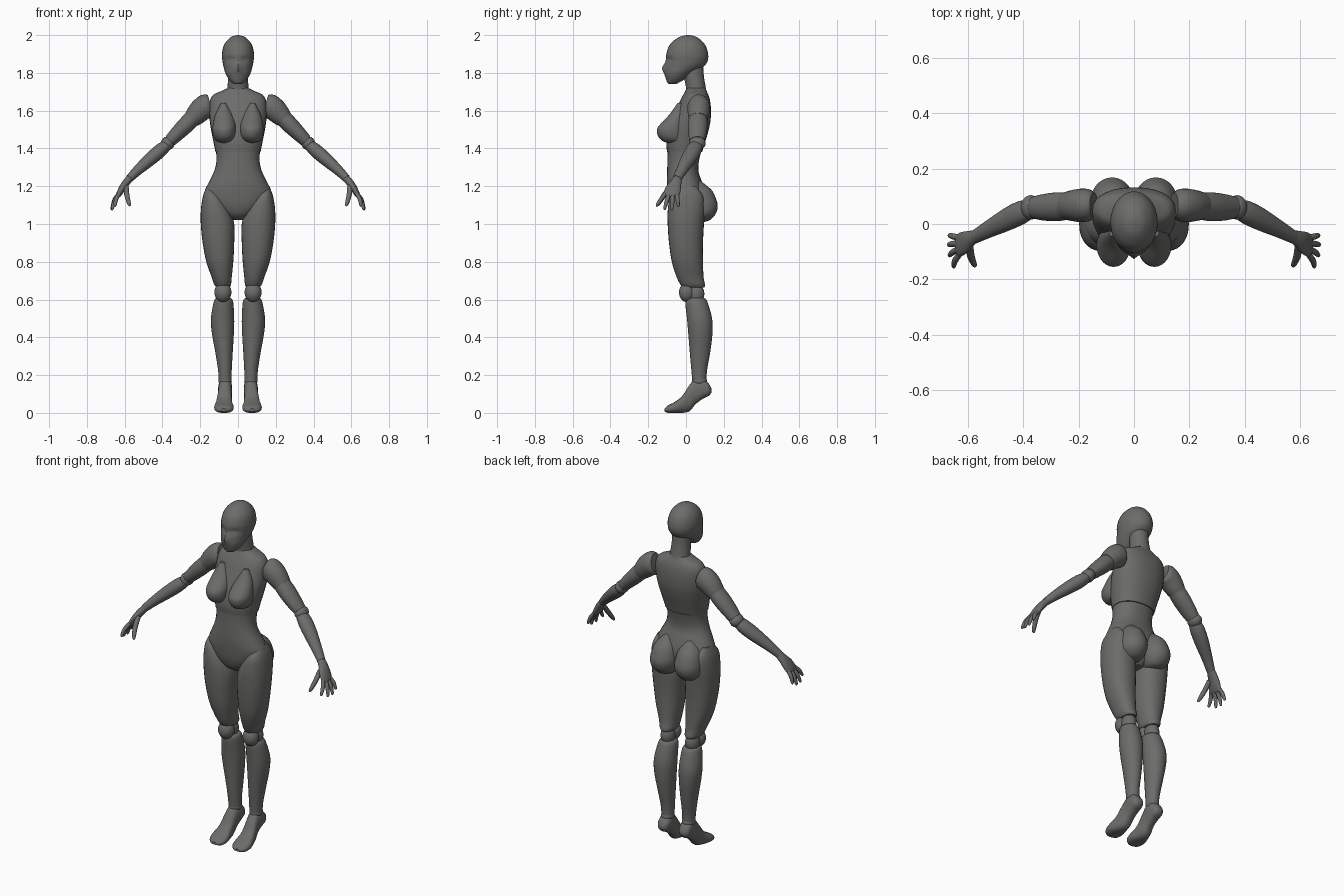
import bpy, bmesh, math
from mathutils import Vector

cube = bpy.data.objects.get("Cube")
if cube:
    bpy.data.objects.remove(cube)

grey = bpy.data.materials.new("dark_grey")
grey.use_nodes = True
tone = (.15, .15, .145, 1)
grey.diffuse_color = tone
grey.node_tree.nodes["Principled BSDF"].inputs["Base Color"].default_value = tone

parts = []
SIDES = 28


def smooth_rows(rows, steps=5):
    """Pass a smooth curve through the rows of section values."""
    rows = [Vector(r) for r in rows]
    result = []
    for i in range(len(rows) - 1):
        b, c = rows[i], rows[i + 1]
        into = (c - rows[max(i - 1, 0)]) / 2
        out = (rows[min(i + 2, len(rows) - 1)] - b) / 2
        for s in range(steps):
            t = s / steps
            u = 1 - t
            result.append(b * (u * u * (1 + 2 * t)) + into * (t * u * u)
                          + c * (t * t * (3 - 2 * t)) - out * (t * t * u))
    return result + [rows[-1]]


def skin(name, rings):
    """Join a stack of point rings into a capped smooth surface."""
    bm = bmesh.new()
    loops = [[bm.verts.new(p) for p in ring] for ring in rings]
    for low, high in zip(loops, loops[1:]):
        for i in range(len(low)):
            j = (i + 1) % len(low)
            bm.faces.new((low[i], low[j], high[j], high[i]))
    bm.faces.new(loops[0][::-1])
    bm.faces.new(loops[-1])
    bmesh.ops.recalc_face_normals(bm, faces=bm.faces)
    mesh = bpy.data.meshes.new(name)
    bm.to_mesh(mesh)
    bm.free()
    mesh.materials.append(grey)
    obj = bpy.data.objects.new(name, mesh)
    bpy.context.collection.objects.link(obj)
    parts.append(obj)
    return obj


def angles():
    return [math.tau * i / SIDES for i in range(SIDES)]


def rounded(value, power):
    return math.copysign(abs(value) ** (2 / power), value)


def loft(name, rows, side=1, along_y=False, power=2.0):
    """Rows hold height, then low and high limits in the two other axes."""
    rings = []
    for h, x0, x1, d0, d1 in smooth_rows(rows):
        ring = []
        for a in angles():
            x = (x0 + x1) / 2 + (x1 - x0) / 2 * rounded(math.cos(a), power)
            d = (d0 + d1) / 2 + (d1 - d0) / 2 * rounded(math.sin(a), power)
            ring.append((side * x, h, d) if along_y else (side * x, d, h))
        rings.append(ring)
    return skin(name, rings)


def centred(name, rows, power=2.0):
    """Loft with equal widths on both sides: height, half width, front, back."""
    return loft(name, [(h, -w, w, f, b) for h, w, f, b in rows], power=power)


def tube(name, rows, side):
    """Rows hold a path point, a front-to-back radius and a thickness radius."""
    path = smooth_rows(rows)
    rings = []
    for i, row in enumerate(path):
        ahead, behind = path[min(i + 1, len(path) - 1)], path[max(i - 1, 0)]
        tangent = Vector((ahead - behind)[:3]).normalized()
        u = Vector((0, 1, 0))
        u = (u - tangent * u.dot(tangent)).normalized()
        v = tangent.cross(u)
        ring = [Vector(row[:3]) + u * row[3] * math.cos(a) + v * row[4] * math.sin(a)
                for a in angles()]
        rings.append([(side * p.x, p.y, p.z) for p in ring])
    return skin(name, rings)


def ball(name, centre, radii, side):
    """Ellipsoid joint."""
    x, y, z = centre
    rx, ry, rz = radii
    rows = []
    for i in range(9):
        a = math.pi * (i + .1) / 8.2
        s = math.sin(a)
        rows.append((z + rz * math.cos(a), x - rx * s, x + rx * s, y - ry * s, y + ry * s))
    return loft(name, rows, side)


def finger(name, base, tip, radius, side):
    """Slightly bent digit with a rounded tip."""
    a, b = Vector(base), Vector(tip)
    profile = ((0, 1), (.45, 1.05), (.8, .85), (.95, .6), (1, .15))
    bend = Vector((.006, 0, .004))
    tube(name, [(*(a.lerp(b, t) + bend * math.sin(math.pi * t)), radius * k, radius * k)
                for t, k in profile], side)


# Head with shallow eye sockets and a nose ridge
head = centred("head", [
    (2, .006, .005, .02), (1.988, .04, -.04, .06), (1.95, .073, -.085, .1),
    (1.9, .085, -.104, .117), (1.86, .082, -.107, .113), (1.83, .076, -.112, .09),
    (1.8, .067, -.113, .04), (1.77, .051, -.107, 0), (1.747, .03, -.098, -.04),
    (1.74, .012, -.088, -.055)])
for vert in head.data.vertices:
    p = vert.co
    if p.y < -.03:
        eye = math.exp(-((abs(p.x) - .036) / .018) ** 2 - ((p.z - 1.872) / .016) ** 2)
        nose = math.exp(-(p.x / .014) ** 2 - ((p.z - 1.825) / .025) ** 2)
        p.y += .012 * eye - .014 * nose

# Neck and trunk
centred("neck", [(1.66, .06, 0, .115), (1.72, .056, 0, .105),
                 (1.78, .052, -.01, .095), (1.85, .05, -.01, .09)])
centred("chest", [
    (1.72, .054, .004, .104), (1.703, .09, -.004, .11), (1.685, .13, -.014, .118),
    (1.655, .148, -.03, .127), (1.61, .152, -.05, .132), (1.55, .15, -.075, .13),
    (1.49, .141, -.094, .118), (1.43, .129, -.104, .1), (1.38, .119, -.1, .085)], power=2.3)
centred("abdomen_and_pelvis", [
    (1.42, .12, -.098, .09), (1.34, .114, -.098, .07), (1.28, .126, -.1, .066),
    (1.22, .155, -.101, .085), (1.165, .176, -.097, .1), (1.1, .145, -.088, .1),
    (1.05, .08, -.068, .075), (1.02, .03, -.03, .05)], power=2.2)

for side, word in ((1, "left_"), (-1, "right_")):
    # Bust and buttocks
    loft(word + "breast", [
        (1.64, .065, .09, -.045, -.02), (1.58, .03, .12, -.088, 0), (1.53, .014, .132, -.135, 0),
        (1.5, .012, .135, -.154, 0), (1.465, .015, .13, -.148, 0),
        (1.44, .03, .115, -.125, 0), (1.43, .055, .09, -.1, 0)], side)
    loft(word + "buttock", [
        (1.23, .05, .09, .02, .075), (1.18, .018, .135, 0, .135), (1.13, .004, .152, 0, .16),
        (1.09, .002, .156, 0, .168), (1.05, .01, .15, 0, .155),
        (1.02, .03, .12, .02, .125), (1.01, .06, .09, .05, .09)], side)

    # Leg
    loft(word + "thigh", [
        (1.2, .13, .165, -.03, .05), (1.15, .09, .185, -.08, .09), (1.08, .045, .196, -.096, .1),
        (1, .02, .197, -.097, .095), (.9, .02, .187, -.09, .09), (.8, .025, .168, -.075, .09),
        (.72, .033, .14, -.05, .093), (.68, .037, .126, -.03, .1), (.665, .045, .115, -.015, .098)],
        side, power=2.2)
    ball(word + "knee_joint", (.08, .052, .63), (.038, .045, .055), side)
    ball(word + "kneecap", (.08, .005, .638), (.045, .042, .052), side)
    loft(word + "shin", [
        (.608, .04, .115, .01, .095), (.59, .026, .128, -.004, .112), (.5, .02, .143, .005, .138),
        (.42, .022, .138, .012, .14), (.32, .028, .12, .02, .128),
        (.23, .033, .106, .028, .112), (.175, .034, .102, .033, .108)], side)
    ball(word + "ankle_joint", (.068, .072, .168), (.035, .04, .03), side)
    loft(word + "foot", [
        (.135, .055, .082, .108, .128), (.12, .038, .1, .09, .155), (.09, .031, .105, .075, .18),
        (.05, .032, .104, .045, .18), (.02, .033, .108, .01, .15), (-.02, .03, .117, 0, .09),
        (-.06, .023, .126, 0, .058), (-.095, .03, .118, 0, .04), (-.115, .055, .095, .008, .022)],
        side, along_y=True, power=2.4)

    # Arm
    tube(word + "shoulder", [
        (.145, .068, 1.632, .045, .052), (.165, .068, 1.625, .058, .064),
        (.195, .067, 1.605, .06, .062), (.225, .066, 1.575, .055, .055),
        (.245, .065, 1.555, .05, .047)], side)
    tube(word + "upper_arm", [
        (.232, .065, 1.568, .048, .045), (.28, .062, 1.52, .052, .044),
        (.33, .06, 1.47, .047, .038), (.36, .06, 1.44, .04, .033)], side)
    ball(word + "elbow_joint", (.372, .06, 1.427), (.036, .044, .036), side)
    tube(word + "forearm", [
        (.378, .054, 1.418, .036, .029), (.41, .04, 1.39, .042, .036),
        (.46, .015, 1.347, .04, .035), (.53, -.022, 1.285, .03, .027),
        (.575, -.047, 1.24, .024, .021)], side)

    # Hand
    tube(word + "palm", [
        (.57, -.044, 1.245, .022, .019), (.595, -.055, 1.215, .031, .02),
        (.615, -.068, 1.185, .041, .018), (.632, -.078, 1.155, .041, .014),
        (.638, -.08, 1.142, .034, .008)], side)
    tips = {"little": (.666, -.04, 1.09), "ring": (.669, -.075, 1.072),
            "middle": (.666, -.115, 1.074), "index": (.65, -.157, 1.092)}
    for i, (digit, tip) in enumerate(tips.items()):
        finger(word + digit + "_finger", (.629, -.049 - .02 * i, 1.16), tip, .0105, side)
    finger(word + "thumb", (.592, -.08, 1.2), (.572, -.153, 1.095), .013, side)

# Smooth shading that keeps cap edges sharp
for obj in parts:
    obj.select_set(True)
bpy.context.view_layer.objects.active = parts[0]
bpy.ops.object.shade_smooth_by_angle(angle=math.radians(40))
